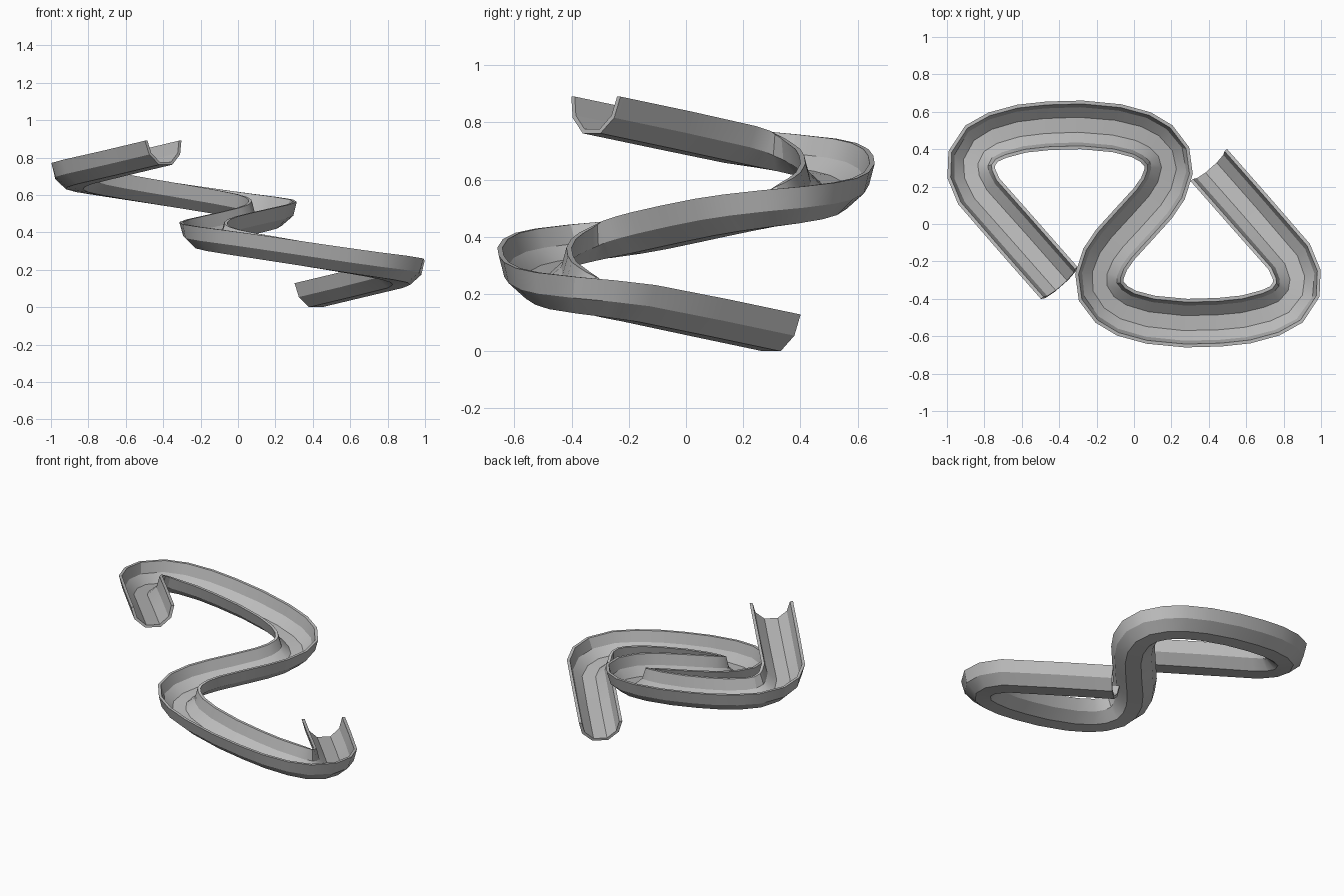
import bpy, bmesh
from mathutils import Vector

cube = bpy.data.objects.get("Cube")
if cube:
    bpy.data.objects.remove(cube, do_unlink=True)

# One plain grey material
grey = bpy.data.materials.new("slide grey")
grey.use_nodes = True
colour = (0.5, 0.5, 0.5, 1)
grey.diffuse_color = colour
grey.node_tree.nodes["Principled BSDF"].inputs["Base Color"].default_value = colour

# Plan of the upper bend, from the top end to the crossing at the centre
upper = [(-0.40, -0.315), (-0.62, -0.065), (-0.83, 0.175), (-0.87, 0.27),
         (-0.868, 0.35), (-0.815, 0.43), (-0.73, 0.475), (-0.60, 0.51),
         (-0.46, 0.525), (-0.28, 0.53), (-0.09, 0.512), (0.04, 0.477),
         (0.12, 0.43), (0.175, 0.36), (0.185, 0.28), (0.155, 0.19), (0.1, 0.11)]
# The lower bend repeats it, turned half a circle
plan = [Vector(p) for p in upper + [(0, 0)]] + [Vector((-x, -y)) for x, y in reversed(upper)]

# Even descent along the length of the path, at rim level
RIM_TOP, RIM_END = 0.89, 0.128
lengths = [0.0]
for a, b in zip(plan, plan[1:]):
    lengths.append(lengths[-1] + (b - a).length)
path = [Vector((p.x, p.y, RIM_TOP + (RIM_END - RIM_TOP) * d / lengths[-1]))
        for p, d in zip(plan, lengths)]

# Trough cross-section: outer shell, then the inner shell back again
outer = [(0.13, 0), (0.11, -0.075), (0.047, -0.13)]
inner = [(0.112, 0), (0.094, -0.067), (0.04, -0.115)]


def both_sides(half):
    return [(-x, z) for x, z in half] + [(x, z) for x, z in reversed(half)]


section = both_sides(outer) + both_sides(inner)[::-1]

# Sweep the section along the path
bm = bmesh.new()
rings = []
last = len(path) - 1
for i, p in enumerate(path):
    before = (p - path[max(i - 1, 0)]).normalized()
    after = (path[min(i + 1, last)] - p).normalized()
    tangent = (before + after).normalized()
    side = tangent.cross(Vector((0, 0, 1))).normalized()
    up = side.cross(tangent)
    rings.append([bm.verts.new(p + side * x + up * z) for x, z in section])

n = len(section)
for a, b in zip(rings, rings[1:]):
    for k in range(n):
        j = (k + 1) % n
        bm.faces.new((a[k], a[j], b[j], b[k]))

# Close the two open ends around the wall thickness
for ring in (rings[0], rings[-1]):
    for k in range(n // 2 - 1):
        bm.faces.new((ring[k], ring[k + 1], ring[n - 2 - k], ring[n - 1 - k]))
bmesh.ops.recalc_face_normals(bm, faces=bm.faces)

mesh = bpy.data.meshes.new("slide_trough")
bm.to_mesh(mesh)
bm.free()
mesh.materials.append(grey)
slide = bpy.data.objects.new("slide_trough", mesh)
bpy.context.collection.objects.link(slide)

# Smooth along the run, crisp at the folds of the section
bpy.context.view_layer.objects.active = slide
slide.select_set(True)
bpy.ops.object.shade_smooth_by_angle(angle=0.5)
